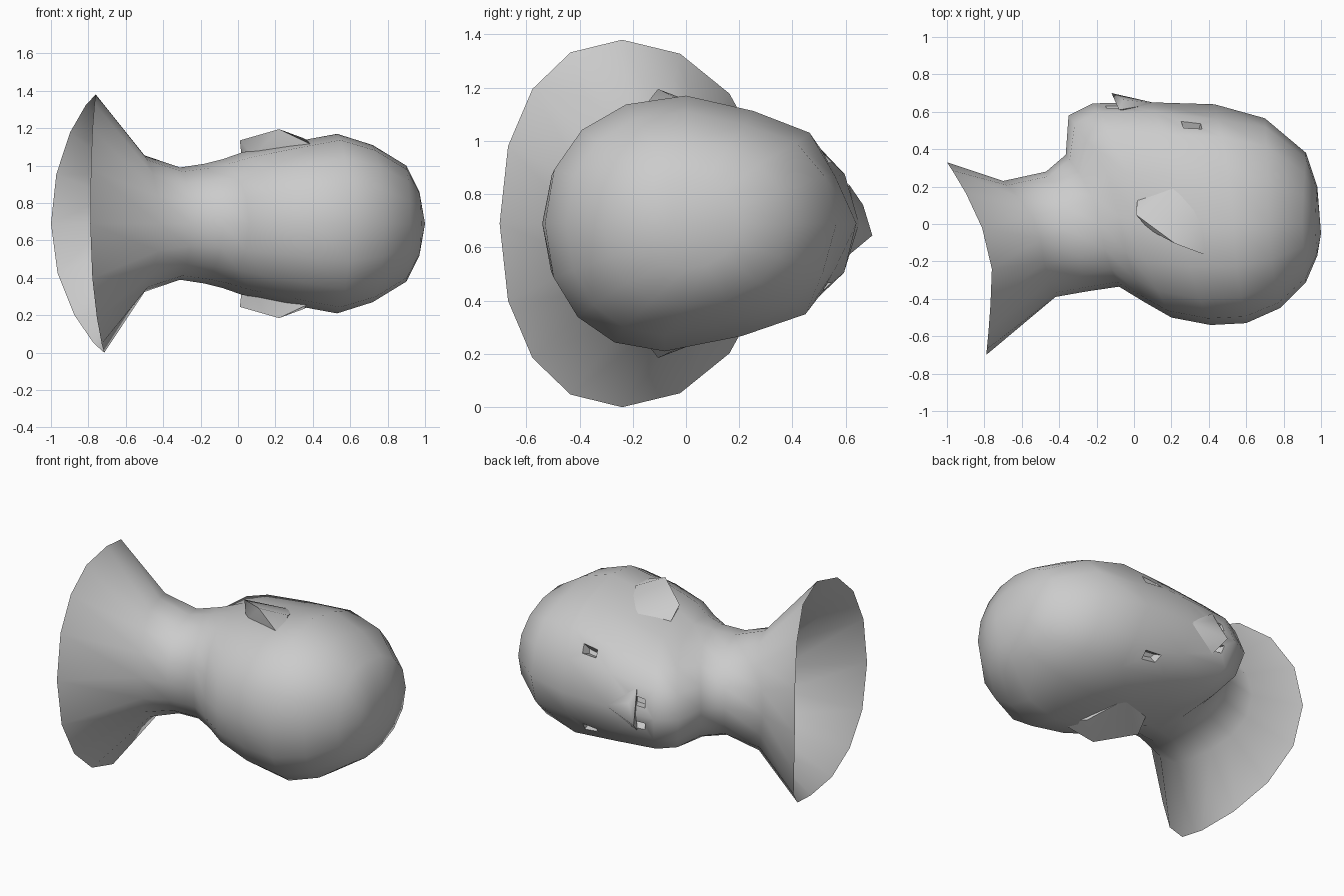
import bpy, bmesh, math
from mathutils import Vector

if "Cube" in bpy.data.objects:
    bpy.data.objects.remove(bpy.data.objects["Cube"])

MID = 0.69          # height of the symmetry plane
SEG = 16

grey = bpy.data.materials.new("plain grey")
grey.diffuse_color = (0.6, 0.6, 0.6, 1)
grey.use_nodes = True
grey.node_tree.nodes["Principled BSDF"].inputs["Base Color"].default_value = grey.diffuse_color


def finish(bm, name, angle):
    me = bpy.data.meshes.new(name)
    bm.to_mesh(me)
    bm.free()
    me.materials.append(grey)
    ob = bpy.data.objects.new(name, me)
    bpy.context.collection.objects.link(ob)
    bpy.ops.object.select_all(action='DESELECT')
    bpy.context.view_layer.objects.active = ob
    ob.select_set(True)
    bpy.ops.object.shade_smooth_by_angle(angle=math.radians(angle))
    return ob


def spow(v, e):
    return 0.0 if abs(v) < 1e-6 else math.copysign(abs(v) ** e, v)


# Rings from the neck rim to the crown:
# x back, x side, x front, y back, y widest, y front, half width, roundness
rings = [
    (-0.79, -0.76, -1.00, -0.70, -0.24, 0.33, 0.69, 0.9),
    (-0.42, -0.50, -0.70, -0.39, -0.08, 0.23, 0.365, 0.95),
    (-0.25, -0.31, -0.47, -0.36, -0.05, 0.28, 0.30, 0.95),
    (-0.08, -0.18, -0.365, -0.335, 0.00, 0.37, 0.32, 0.95),
    (0.06, -0.08, -0.35, -0.42, 0.04, 0.58, 0.345, 0.95),
    (0.20, 0.02, -0.22, -0.50, 0.02, 0.645, 0.38, 0.92),
    (0.41, 0.26, 0.10, -0.54, 0.00, 0.65, 0.43, 0.9),
    (0.60, 0.53, 0.43, -0.53, 0.00, 0.64, 0.48, 0.9),
    (0.78, 0.72, 0.70, -0.45, 0.00, 0.565, 0.42, 0.9),
    (0.92, 0.90, 0.92, -0.31, 0.00, 0.38, 0.31, 0.95),
    (0.98, 0.97, 0.98, -0.17, 0.00, 0.20, 0.17, 1.0),
]
# Front quarter of the face section: flat cheeks, blunt front
face = [(1.0, 0.0), (0.92, 0.43), (0.74, 0.72), (0.40, 0.88), (0.0, 1.0)]
brow = [(1.0, 0.0), (0.88, 0.37), (0.73, 0.71), (0.40, 0.88), (0.0, 1.0)]

# Head and open flared neck, lofted along x
bm = bmesh.new()
loops = []
for k, (xb, xs, xf, yb, yc, yf, w, e) in enumerate(rings):
    loop = []
    for i in range(SEG):
        a = 2 * math.pi * i / SEG
        c, s = math.cos(a), math.sin(a)
        q = min(i, SEG - i)
        if q <= 4 and 4 <= k <= 8:
            c, sz = (brow if k == 7 else face)[q]
            s = math.copysign(sz, s)
        elif k > 0 or c < 0:
            c, s = spow(c, e), spow(s, e)
        # the skull is rolled slightly, so its lower side is widest further back
        mid = yc + (0.04 * s - 0.04) * (1 if 6 <= k <= 8 else 0)
        y = mid + c * ((yf - mid) if c > 0 else (mid - yb))
        x = xs + abs(c) ** 1.6 * ((xf if c > 0 else xb) - xs)
        if k == 0 and s < 0:            # the rim dips inward on its lower side
            x += 0.045 * s * s
        loop.append(bm.verts.new((x, y, MID + w * s)))
    loops.append(loop)
for lo, hi in zip(loops, loops[1:]):
    for i in range(SEG):
        j = (i + 1) % SEG
        bm.faces.new((lo[i], lo[j], hi[j], hi[i]))
tip = bm.verts.new((1.0, -0.05, MID))
for i in range(SEG):
    bm.faces.new((loops[-1][i], loops[-1][(i + 1) % SEG], tip))
bmesh.ops.recalc_face_normals(bm, faces=bm.faces)


def hollow(point, size, depth):
    """Cut a small pit at a point into the nearest face."""
    p = Vector(point)
    f = min(bm.faces, key=lambda q: (q.calc_center_median() - p).length)
    n, mid = f.normal.copy(), f.calc_center_median()
    p -= n * (p - mid).dot(n)
    bmesh.ops.inset_individual(bm, faces=[f], thickness=0.02)
    reach = max((v.co - mid).length for v in f.verts)
    for v in f.verts:
        v.co = p + (v.co - mid) * (size / reach)
    bmesh.ops.inset_individual(bm, faces=[f], thickness=size * 0.3)
    for v in f.verts:
        v.co -= n * depth


# Eye sockets and mouth
for side in (-1, 1):
    hollow((0.31, 0.54, MID + side * 0.26), 0.065, 0.05)
    hollow((-0.10, 0.64, MID + side * 0.08), 0.06, 0.05)
finish(bm, "head", 60)


def hull(name, pts, angle):
    b = bmesh.new()
    vs = [b.verts.new(p) for p in pts]
    res = bmesh.ops.convex_hull(b, input=vs)
    junk = {g for g in res["geom_interior"] + res["geom_unused"]
            if isinstance(g, bmesh.types.BMVert)}
    bmesh.ops.delete(b, geom=list(junk), context='VERTS')
    bmesh.ops.recalc_face_normals(b, faces=b.faces)
    finish(b, name, angle)


# Ears: outer edge, front root, back root
ear = [(0.01, 0.05, 0.445), (0.22, -0.105, 0.505), (0.355, 0.0, 0.455),
       (0.02, 0.14, 0.35), (0.25, 0.22, 0.375),
       (0.08, -0.03, 0.36), (0.42, -0.18, 0.41)]
for side, name in ((1, "upper_ear"), (-1, "lower_ear")):
    hull(name, [(x, y, MID + side * z) for x, y, z in ear], 60)

# Nose
hull("nose", [(-0.12, 0.70, 0.645), (-0.06, 0.665, 0.76), (0.12, 0.645, 0.69),
              (-0.08, 0.61, 0.84), (-0.08, 0.61, 0.57), (0.05, 0.60, 0.69)], 60)
